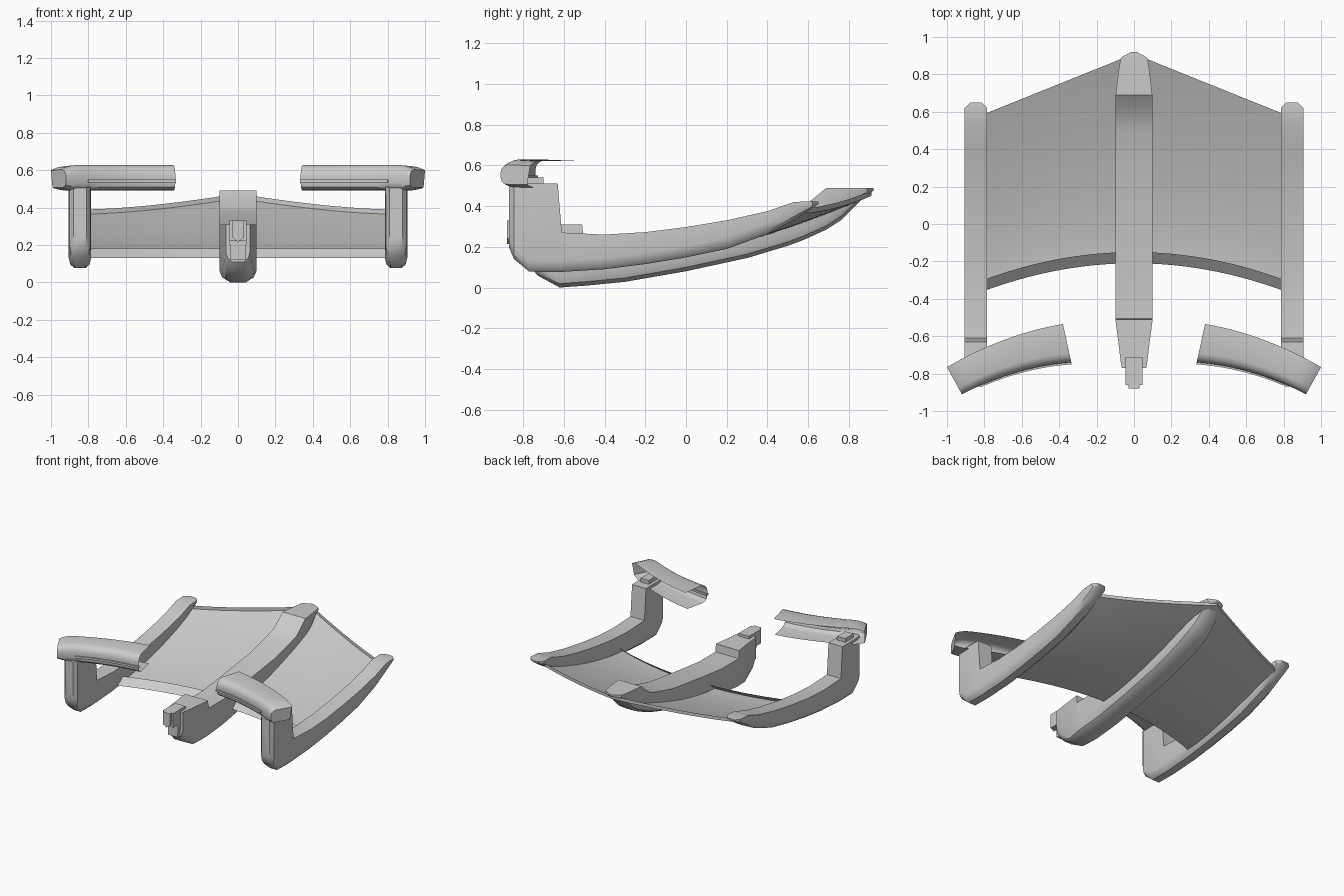
import bpy, bmesh

if "Cube" in bpy.data.objects:
    bpy.data.objects.remove(bpy.data.objects["Cube"])


def loft(name, rings, closed=True, caps=(True, True), angle=0.6):
    """Skin a list of equal-length point rings into one mesh object."""
    bm = bmesh.new()
    rows = [[bm.verts.new(p) for p in ring] for ring in rings]
    n = len(rows[0])
    for a, b in zip(rows, rows[1:]):
        for i in range(n if closed else n - 1):
            j = (i + 1) % n
            bm.faces.new((a[i], a[j], b[j], b[i]))
    if caps[0]:
        bm.faces.new(rows[0])
    if caps[1]:
        bm.faces.new(rows[-1])
    bmesh.ops.recalc_face_normals(bm, faces=bm.faces)
    me = bpy.data.meshes.new(name)
    bm.to_mesh(me)
    bm.free()
    ob = bpy.data.objects.new(name, me)
    bpy.context.collection.objects.link(ob)
    bpy.ops.object.select_all(action='DESELECT')
    ob.select_set(True)
    bpy.context.view_layer.objects.active = ob
    bpy.ops.object.shade_smooth_by_angle(angle=angle)
    return ob


def runner(name, xc, stations):
    """Keel-like beam: flat top, straight sides, rounded bottom."""
    rings = []
    for y, bot, top, w in stations:
        c = min(0.055, (top - bot) * 0.6)
        half = [(w, top), (w, bot + c), (w * 0.85, bot + c * 0.35), (w * 0.5, bot)]
        pts = half + [(-x, z) for x, z in reversed(half)]
        rings.append([(xc + x, y, z) for x, z in pts])
    return loft(name, rings)


def box(name, x0, x1, y0, y1, z0, z1):
    ring = [(x0, z0), (x1, z0), (x1, z1), (x0, z1)]
    return loft(name, [[(x, y, z) for x, z in ring] for y in (y0, y1)])


# Side runners with upright front posts: (y, bottom, top, half width)
side = [(-.87, .20, .505, .035), (-.845, .14, .51, .055), (-.77, .078, .51, .06),
        (-.63, .076, .51, .06), (-.61, .077, .27, .06), (-.4, .09, .26, .06),
        (-.2, .115, .272, .06), (0, .148, .297, .06), (.2, .19, .33, .06),
        (.4, .262, .375, .06), (.53, .33, .42, .06), (.62, .39, .424, .06),
        (.65, .41, .422, .03)]
# Centre runner, raised at both ends
centre = [(-.77, .11, .31, .065), (-.73, .06, .31, .072), (-.62, 0, .31, .085),
          (-.51, .008, .31, .1), (-.505, .008, .25, .1), (-.3, .028, .25, .1),
          (0, .08, .285, .1), (.3, .145, .325, .1), (.5, .205, .375, .1),
          (.58, .235, .40, .1), (.69, .285, .49, .098), (.76, .33, .49, .09),
          (.85, .42, .49, .078), (.89, .455, .49, .07), (.92, .475, .488, .015)]
runner("centre_runner", 0, centre)
for s, label in ((-1, "left"), (1, "right")):
    runner(label + "_runner", s * .845, side)

# Nose block on the centre runner
box("nose_block", -.045, .045, -.86, -.71, .22, .33)
loft("nose_keel", [[(x, y, z) for x, z in ((-.045, .22), (-.04, .12), (.04, .12), (.045, .22))]
                   for y in (-.80, -.71)])
loft("nose_tip", [[(x, y, z) for x, z in ((-.03, .33), (-.03, .24), (0, .215), (.03, .24), (.03, .33))]
                  for y in (-.88, -.85)])

# Curved deck sheet with folded front lip and upright rear lip
rings = []
for i in range(33):
    x = -.82 + 1.64 * i / 32
    u = abs(x) / .82
    yf = -.21 - .155 * u * u
    yr = .91 - .33 * u
    zr = .365 + .085 * (1 - u) ** 1.6
    ring = [(x, yf + .06, .18)]
    for k in range(17):
        v = k / 16
        ring.append((x, yf + (yr - yf) * v, .13 + (zr - .13) * v ** 1.5))
    ring.append((x, yr, zr + .025))
    rings.append(ring)
loft("deck_sheet", rings, closed=False, caps=(False, False))


def handle_point(s, t, d, z):
    """t runs inner to outer along the handle, d runs front to back."""
    bulge = 4 * t * (1 - t)
    fx, fy = .335 + .585 * t, -.74 - .17 * t + .032 * bulge
    bx, by = .38 + .62 * t, -.535 - .23 * t + .032 * bulge
    return (s * (fx + (bx - fx) * d), fy + (by - fy) * d, z)


# Arched C-section handles, open to the back, closed at the outer end
section = [(1, .622), (.25, .628), (.12, .618), (.03, .60), (0, .575), (0, .535),
           (.03, .51), (.12, .495), (.25, .49), (.9, .49)]
ts = [k / 12 * .84 for k in range(13)] + [.90, .95, .985, 1]
for s, label in ((-1, "left"), (1, "right")):
    rings = []
    for t in ts:
        f = 1 - .3 * max(0, (t - .84) / .16) ** 2.5
        rings.append([handle_point(s, t, d, .545 + (z - .545) * f) for d, z in section])
    loft(label + "_handle", rings, closed=False, caps=(False, True))
    # Thin trim strip along the handle front
    rings = [[handle_point(s, k / 10 * .8, d, z)
              for d, z in ((-.05, .535), (-.05, .55), (.06, .55), (.06, .535))]
             for k in range(11)]
    loft(label + "_handle_trim", rings)
    # Mounting tab joining post and handle
    box(label + "_handle_mount", s * .845 - .035, s * .845 + .035, -.80, -.70, .49, .54)
